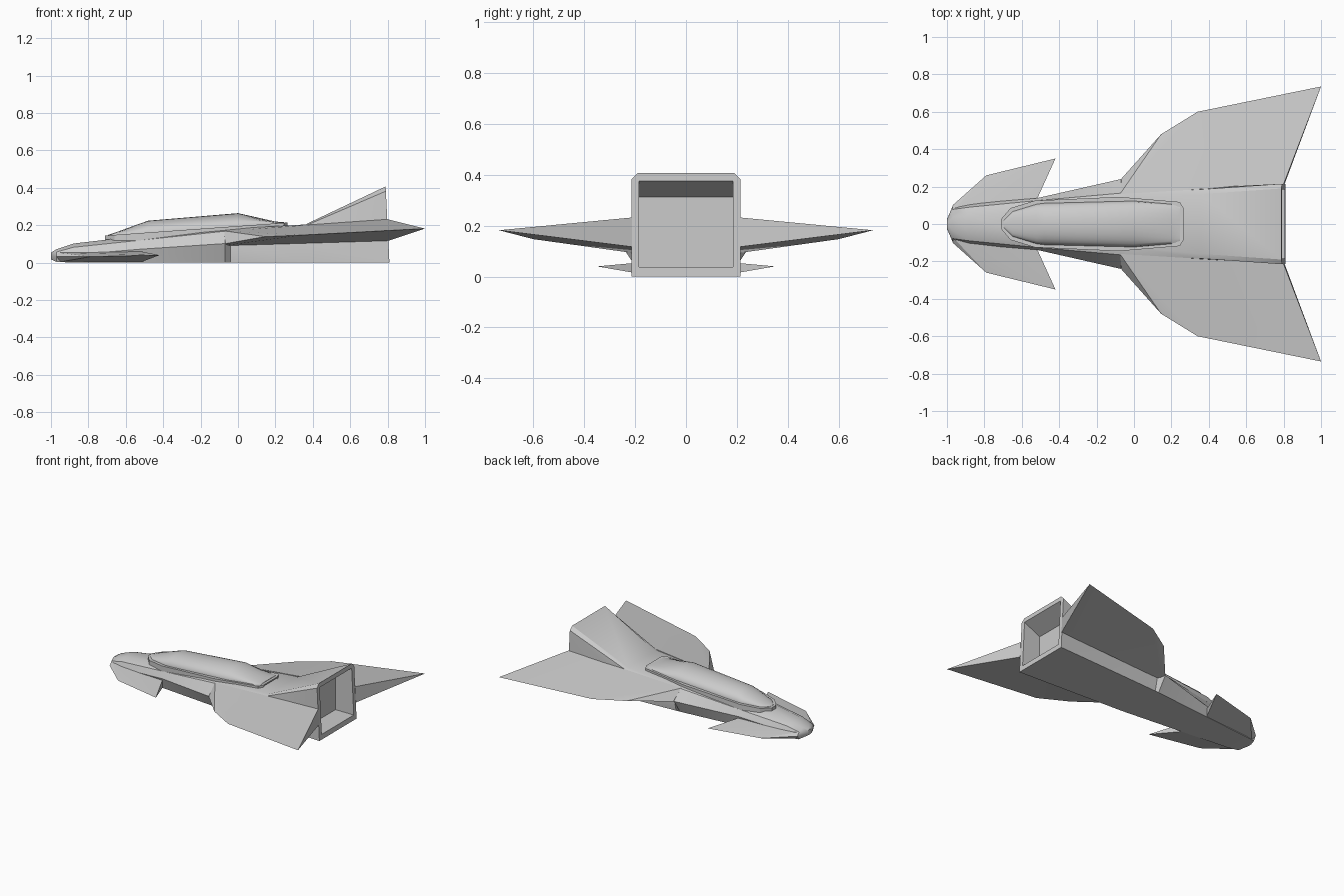
import bpy, bmesh, math

if "Cube" in bpy.data.objects:
    bpy.data.objects.remove(bpy.data.objects["Cube"])

DROP = -0.008  # settles the finished parts on the ground


def finish(bm, name, angle=30):
    bmesh.ops.recalc_face_normals(bm, faces=bm.faces)
    me = bpy.data.meshes.new(name)
    bm.to_mesh(me)
    bm.free()
    ob = bpy.data.objects.new(name, me)
    bpy.context.collection.objects.link(ob)
    ob.location.z = DROP
    if angle:
        bpy.ops.object.select_all(action='DESELECT')
        ob.select_set(True)
        bpy.context.view_layer.objects.active = ob
        bpy.ops.object.shade_smooth_by_angle(angle=math.radians(angle))
    return ob


def loft(rings):
    """Closed skin through a list of equal-length rings, capped at both ends."""
    bm = bmesh.new()
    rows = [[bm.verts.new(p) for p in r] for r in rings]
    n = len(rows[0])
    for a, b in zip(rows, rows[1:]):
        for i in range(n):
            j = (i + 1) % n
            bm.faces.new((a[i], a[j], b[j], b[i]))
    bm.faces.new(rows[0])
    bm.faces.new(rows[-1])
    return bm


def hull_of(points, name):
    bm = bmesh.new()
    for p in points:
        bm.verts.new(p)
    bmesh.ops.convex_hull(bm, input=bm.verts)
    return finish(bm, name, 12)


# Fuselage: x, then half-section (y, z) from the keel up to the deck
sections = [
    (-1.00, [(.015, .025), (.025, .040), (.020, .055), (.010, .062)]),
    (-0.97, [(.080, .012), (.095, .040), (.078, .065), (.035, .080)]),
    (-0.88, [(.095, .008), (.108, .050), (.090, .090), (.045, .110)]),
    (-0.52, [(.128, .008), (.138, .080), (.125, .128), (.075, .152)]),
    (-0.07, [(.170, .008), (.240, .110), (.165, .176), (.120, .187)]),
    (-0.04, [(.172, .008), (.195, .110), (.167, .178), (.120, .189)]),
    (0.36, [(.193, .008), (.193, .110), (.185, .205), (.160, .212)]),
    (0.81, [(.215, .008), (.215, .120), (.215, .390), (.190, .415)]),
]
rings = []
for x, half in sections:
    ring = half + [(-y, z) for y, z in reversed(half)]
    rings.append([(x - (.05 * z if x > .8 else 0), y, z) for y, z in ring])
fuselage = finish(loft(rings), "fuselage")

# Exhaust opening cut into the tail, with a sloping ceiling
side = [(.66, .045), (.90, .045), (.90, .436), (.66, .320)]
cutter = finish(loft([[(x, y, z) for x, z in side] for y in (-.185, .185)]),
                "exhaust_cutter", 0)
cut = fuselage.modifiers.new("exhaust", 'BOOLEAN')
cut.operation = 'DIFFERENCE'
cut.object = cutter
cut.solver = 'EXACT'
cutter.hide_render = True
cutter.hide_set(True)

# Main wings and nose canards: thick roots, knife edges
wing = [(-.075, .160, .178), (.80, .213, .240), (-.08, .190, .098),
        (.805, .213, .125), (-.065, .245, .110), (.145, .480, .147),
        (.34, .600, .155), (1.0, .735, .190)]
canard = [(-.96, .080, .062), (-.52, .130, .068), (-.95, .080, .012),
          (-.52, .130, .010), (-.97, .100, .042), (-.79, .260, .040),
          (-.42, .350, .048)]
for s, tag in ((1, "left"), (-1, "right")):
    hull_of([(x, y * s, z) for x, y, z in wing], "wing_" + tag)
    hull_of([(x, y * s, z) for x, y, z in canard], "canard_" + tag)


def deck(x):
    return .152 + .0714 * (x + .72)


# Canopy rim: faceted frame with a sunken inner groove
half = [(-.66, .085), (-.53, .125), (-.08, .145), (.245, .118), (.265, .085)]
outline = [(-.712, .025)] + half
outline = outline + [(x, -y) for x, y in reversed(outline)]
bm = loft([[(x, y, deck(x) + d) for x, y in outline] for d in (-.04, 0)])
bm.faces.ensure_lookup_table()
top = max(bm.faces, key=lambda f: f.calc_center_median().z)
bmesh.ops.recalc_face_normals(bm, faces=bm.faces)
bmesh.ops.inset_region(bm, faces=[top], thickness=.013)
bmesh.ops.inset_region(bm, faces=[top], thickness=.002, depth=-.012)
finish(bm, "canopy_rim", 15)

# Canopy glass: x, half width, rise of a rounded arch
arches = [(-.695, .020, .002), (-.65, .066, .014), (-.52, .106, .052),
          (-.48, .111, .063), (0, .123, .069), (.20, .106, .010),
          (.245, .090, .003)]
rings = []
for x, w, h in arches:
    arc = [(x, w * math.cos(math.pi * i / 12),
            deck(x) + h * math.sin(math.pi * i / 12)) for i in range(13)]
    rings.append([(x, w, deck(x) - .02)] + arc + [(x, -w, deck(x) - .02)])
finish(loft(rings), "canopy_glass")
